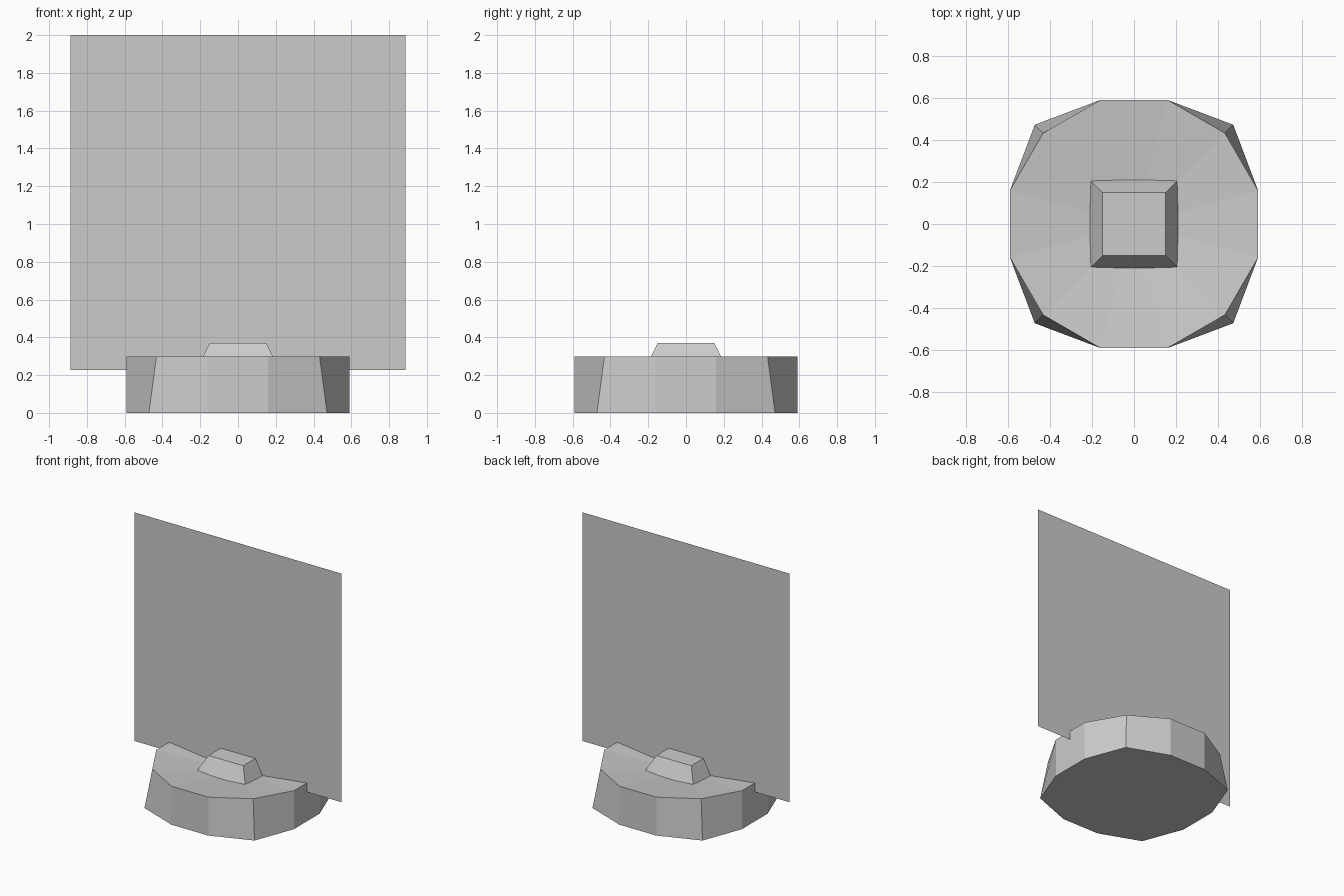
import bpy, bmesh
from math import cos, sin, pi, sqrt

if "Cube" in bpy.data.objects:
    bpy.data.objects.remove(bpy.data.objects["Cube"])


def new_object(name, bm):
    bmesh.ops.recalc_face_normals(bm, faces=bm.faces)
    mesh = bpy.data.meshes.new(name)
    bm.to_mesh(mesh)
    bm.free()
    obj = bpy.data.objects.new(name, mesh)
    bpy.context.collection.objects.link(obj)
    return obj


def ring(bm, radii, z, start):
    n = len(radii)
    return [bm.verts.new((r * cos(start + 2 * pi * i / n),
                          r * sin(start + 2 * pi * i / n), z))
            for i, r in enumerate(radii)]


def bridge(bm, low, high):
    n = len(low)
    for i in range(n):
        j = (i + 1) % n
        bm.faces.new((low[i], low[j], high[j], high[i]))


# Twelve-sided base: diagonal corners flare at the foot, top is a shallow dish
R, FLARE = 0.611, 0.667
bm = bmesh.new()
foot = ring(bm, [FLARE if i % 3 == 1 else R for i in range(12)], 0, pi / 12)
rim = ring(bm, [R] * 12, 0.298, pi / 12)
bridge(bm, foot, rim)
bm.faces.new(foot[::-1])
centre = bm.verts.new((0, 0, 0.228))
for i in range(12):
    bm.faces.new((rim[i], rim[(i + 1) % 12], centre))
new_object("base", bm)

# Tapered square block sunk into the dish
bm = bmesh.new()
low = ring(bm, [0.222 * sqrt(2)] * 4, 0.228, pi / 4)
high = ring(bm, [0.149 * sqrt(2)] * 4, 0.37, pi / 4)
bridge(bm, low, high)
bm.faces.new(low[::-1])
bm.faces.new(high)
new_object("centre_block", bm)

# Upright flat panel, a single sheet
bm = bmesh.new()
corners = [(-0.886, 0.228), (0.886, 0.228), (0.886, 2.0), (-0.886, 2.0)]
bm.faces.new([bm.verts.new((x, 0, z)) for x, z in corners])
new_object("upright_panel", bm)
